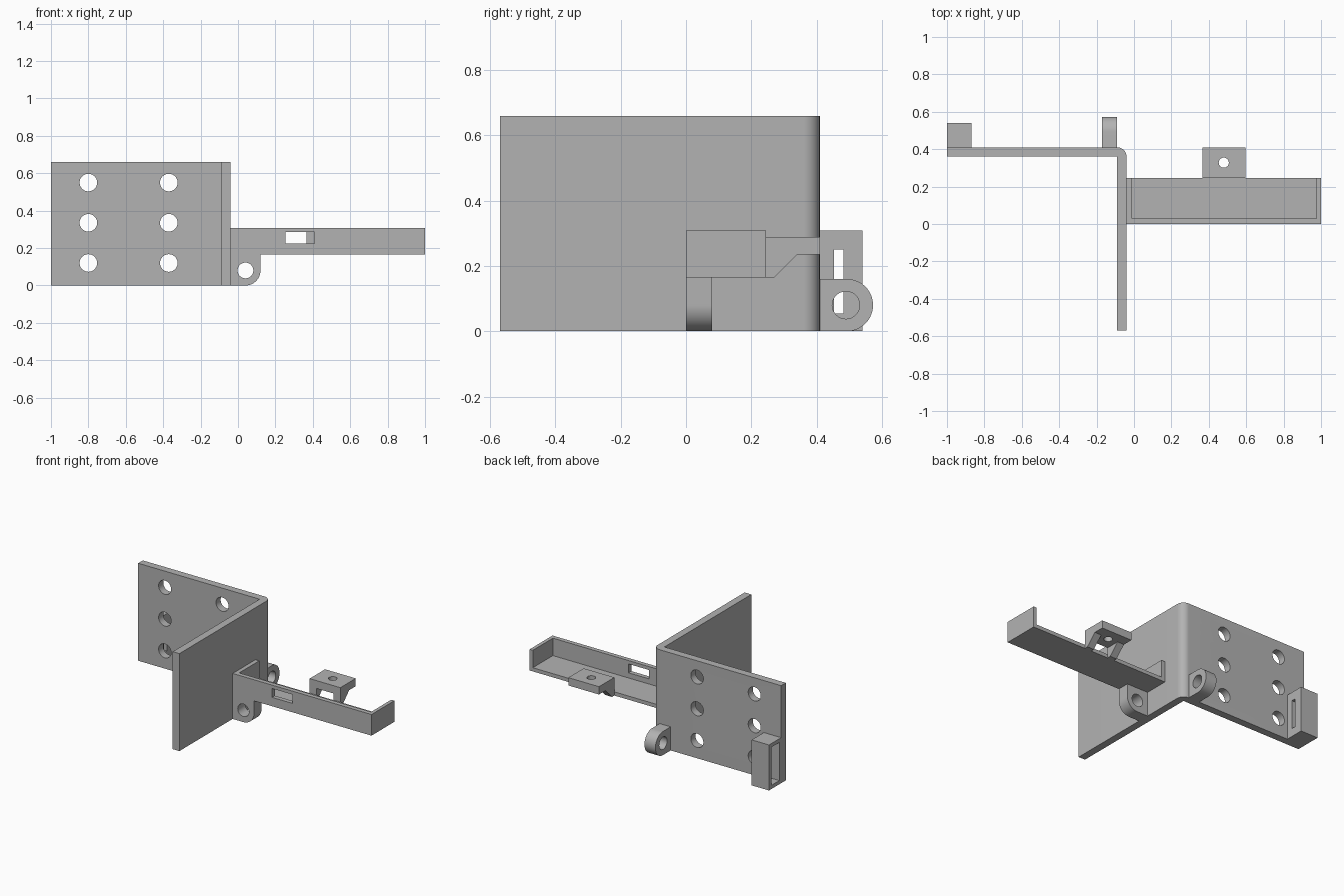
import bpy
import bmesh
from math import cos, sin, radians

if "Cube" in bpy.data.objects:
    bpy.data.objects.remove(bpy.data.objects["Cube"], do_unlink=True)

grey = bpy.data.materials.new("plain grey")
grey.use_nodes = True
colour = (0.45, 0.45, 0.45, 1)
grey.diffuse_color = colour
grey.node_tree.nodes["Principled BSDF"].inputs["Base Color"].default_value = colour


def arc(cx, cy, r, start, end, steps=24):
    """Points along an arc, angles in degrees."""
    angles = [radians(start + (end - start) * i / steps) for i in range(steps + 1)]
    return [(cx + r * cos(a), cy + r * sin(a)) for a in angles]


def prism(name, axis, profile, low, high):
    """Extrude a 2D profile along one axis."""
    place = {"x": lambda u, v, w: (w, u, v),
             "y": lambda u, v, w: (u, w, v),
             "z": lambda u, v, w: (u, v, w)}[axis]
    bm = bmesh.new()
    rings = [[bm.verts.new(place(u, v, w)) for u, v in profile] for w in (low, high)]
    for ring in rings:
        bm.faces.new(ring)
    n = len(profile)
    for i in range(n):
        j = (i + 1) % n
        bm.faces.new((rings[0][i], rings[0][j], rings[1][j], rings[1][i]))
    bmesh.ops.recalc_face_normals(bm, faces=bm.faces)
    mesh = bpy.data.meshes.new(name)
    bm.to_mesh(mesh)
    bm.free()
    mesh.materials.append(grey)
    obj = bpy.data.objects.new(name, mesh)
    bpy.context.collection.objects.link(obj)
    return obj


def box(name, x, y, z):
    return prism(name, "z", [(x[0], y[0]), (x[1], y[0]), (x[1], y[1]), (x[0], y[1])], *z)


def rod(axis, u, v, r, low, high):
    return prism("hole_cutter", axis, arc(u, v, r, 0, 352.5, 47), low, high)


def activate(obj):
    bpy.ops.object.select_all(action="DESELECT")
    obj.select_set(True)
    bpy.context.view_layer.objects.active = obj


def cut(obj, *cutters):
    """Subtract each cutter, then discard it."""
    for cutter in cutters:
        cutter.hide_render = True
        mod = obj.modifiers.new("cut", "BOOLEAN")
        mod.operation = "DIFFERENCE"
        mod.solver = "EXACT"
        mod.object = cutter
        activate(obj)
        bpy.ops.object.modifier_apply(modifier=mod.name)
        bpy.data.objects.remove(cutter, do_unlink=True)
    return obj


# L-shaped bracket with a rounded outer corner and six screw holes
bracket_outline = ([(-1, 0.36), (-0.09, 0.36), (-0.09, -0.57), (-0.04, -0.57)]
                   + arc(-0.09, 0.36, 0.05, 0, 90, 12) + [(-1, 0.41)])
bracket = prism("angle_bracket", "z", bracket_outline, 0, 0.66)
cut(bracket, *[rod("y", x, z, 0.047, 0.3, 0.5)
               for x in (-0.8, -0.37) for z in (0.12, 0.335, 0.55)])

# Tray, open at the top and back, with a window in its front wall
tray = box("tray", (-0.04, 1), (0, 0.245), (0.165, 0.308))
cut(tray,
    box("cavity_cutter", (-0.012, 0.976), (0.03, 0.4), (0.19, 0.5)),
    box("window_cutter", (0.255, 0.41), (-0.1, 0.1), (0.225, 0.285)))

# Lug below the tray, rounded on its outer lower corner
lug_outline = [(-0.04, 0.165), (-0.04, 0)] + arc(0.04, 0.08, 0.08, -90, 0) + [(0.12, 0.165)]
tray_lug = prism("tray_lug", "y", lug_outline, 0, 0.08)
cut(tray_lug, rod("y", 0.04, 0.08, 0.042, -0.1, 0.2))

# Rounded lug on the back of the bracket
lug_outline = [(0.41, 0)] + arc(0.493, 0.08, 0.08, -90, 90, 32) + [(0.41, 0.16)]
back_lug = prism("back_lug", "x", lug_outline, -0.172, -0.09)
cut(back_lug, rod("x", 0.49, 0.08, 0.042, -0.3, 0))

# Screw tab behind the tray, hollow between its two side gussets
tab_outline = [(0.245, 0.165), (0.27, 0.165), (0.34, 0.235),
               (0.41, 0.235), (0.41, 0.288), (0.245, 0.288)]
tab = prism("screw_tab", "x", tab_outline, 0.365, 0.595)
cut(tab,
    box("gap_cutter", (0.415, 0.545), (0.2, 0.5), (0.1, 0.235)),
    rod("z", 0.48, 0.328, 0.027, 0.1, 0.4))

# Socket box: open pocket on the outer side, narrow slot on the inner side
socket = box("socket_box", (-1, -0.87), (0.41, 0.54), (0, 0.308))
cut(socket,
    box("pocket_cutter", (-1.1, -0.895), (0.43, 0.515), (0.025, 0.283)),
    box("slot_cutter", (-0.95, -0.8), (0.453, 0.482), (0.055, 0.25)))

for part in (bracket, tray, tray_lug, back_lug, tab, socket):
    activate(part)
    bpy.ops.object.shade_smooth_by_angle(angle=radians(30))
